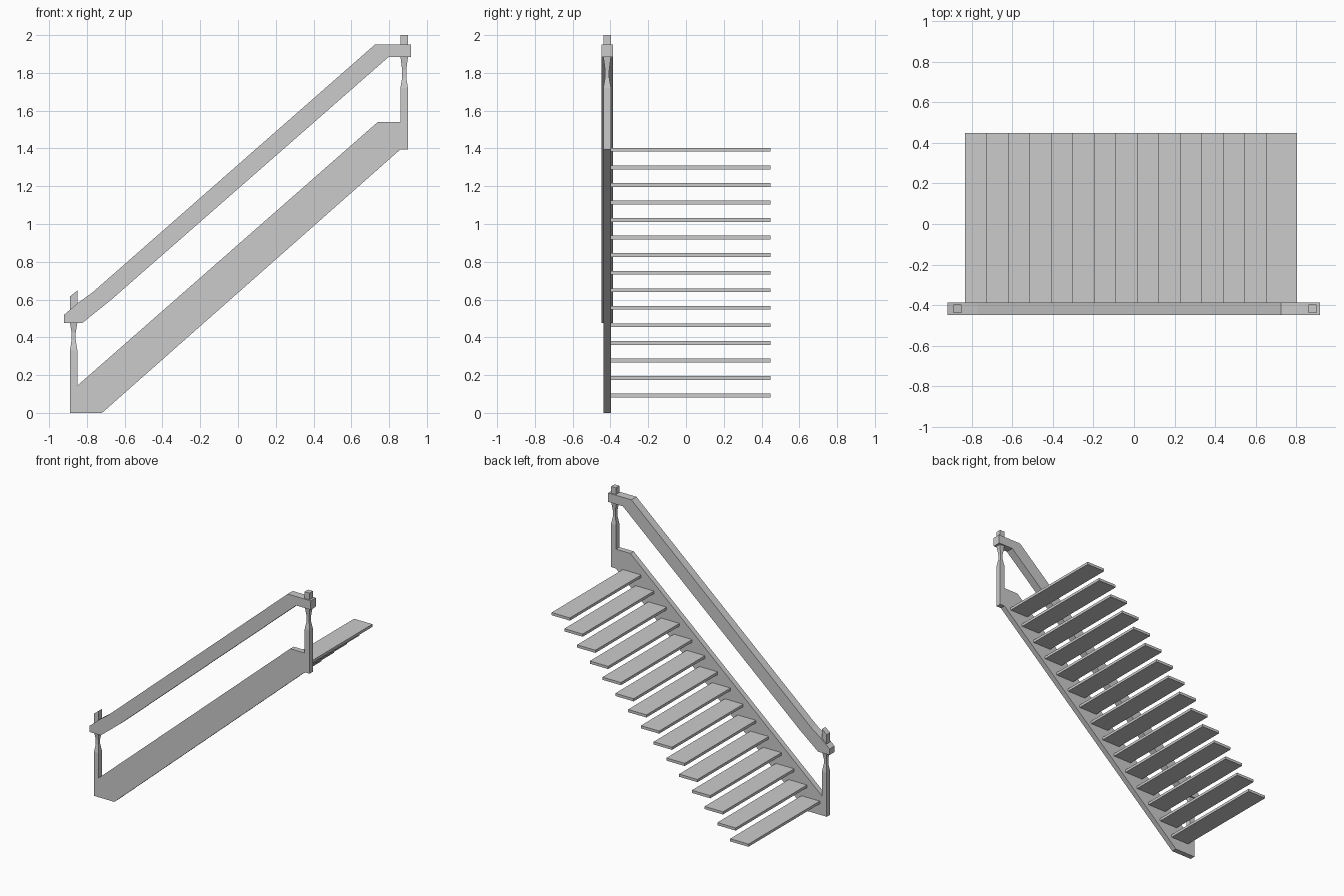
import bpy, bmesh

if "Cube" in bpy.data.objects:
    bpy.data.objects.remove(bpy.data.objects["Cube"])

YC = -0.4175  # centre line of the stringer, posts and rail


def finish(name, bm):
    bmesh.ops.recalc_face_normals(bm, faces=bm.faces)
    mesh = bpy.data.meshes.new(name)
    bm.to_mesh(mesh)
    bm.free()
    obj = bpy.data.objects.new(name, mesh)
    bpy.context.collection.objects.link(obj)
    return obj


def extrude_profile(name, points, y0, y1):
    """Side profile in x/z pulled along y."""
    bm = bmesh.new()
    face = bm.faces.new([bm.verts.new((x, y0, z)) for x, z in points])
    ext = bmesh.ops.extrude_face_region(bm, geom=[face])
    verts = [v for v in ext["geom"] if isinstance(v, bmesh.types.BMVert)]
    bmesh.ops.translate(bm, verts=verts, vec=(0, y1 - y0, 0))
    return finish(name, bm)


def post(name, x, rings, top_slope=0.0):
    """Square post lofted through (z, half width) rings."""
    bm = bmesh.new()
    loops = []
    for i, (z, h) in enumerate(rings):
        slope = top_slope if i == len(rings) - 1 else 0
        loops.append([bm.verts.new((x + sx * h, YC + sy * h, z + sx * slope))
                      for sx, sy in ((-1, -1), (1, -1), (1, 1), (-1, 1))])
    for a, b in zip(loops, loops[1:]):
        for i in range(4):
            j = (i + 1) % 4
            bm.faces.new((a[i], a[j], b[j], b[i]))
    bm.faces.new(loops[0])
    bm.faces.new(loops[-1])
    return finish(name, bm)


# Stringer between the two posts
extrude_profile("stringer", [
    (-0.85, 0), (-0.72, 0), (0.86, 1.395), (0.86, 1.54),
    (0.74, 1.54), (-0.85, 0.145)], YC - 0.02, YC + 0.02)

# Handrail, with short caps around the posts
extrude_profile("handrail", [
    (-0.92, 0.475), (-0.825, 0.475), (-0.67, 0.60), (0.796, 1.883),
    (0.917, 1.883), (0.917, 1.95), (0.725, 1.95), (-0.77, 0.638),
    (-0.85, 0.58), (-0.92, 0.52)], YC - 0.03, YC + 0.03)

# Newel posts with pinched necks
post("lower_post", -0.87, [
    (0, 0.02), (0.33, 0.02), (0.385, 0.011), (0.425, 0.011),
    (0.48, 0.02), (0.632, 0.02)], top_slope=0.016)
post("upper_post", 0.88, [
    (1.395, 0.02), (1.72, 0.02), (1.775, 0.011), (1.815, 0.011),
    (1.885, 0.02), (2.0, 0.02)])

# Fifteen open treads
for i in range(15):
    x, z = -0.832 + i * 0.1059, 0.082 + i * 0.0929
    extrude_profile(f"tread_{i + 1}", [
        (x, z), (x + 0.152, z), (x + 0.152, z + 0.02), (x, z + 0.02)],
        YC + 0.02, 0.4475)
